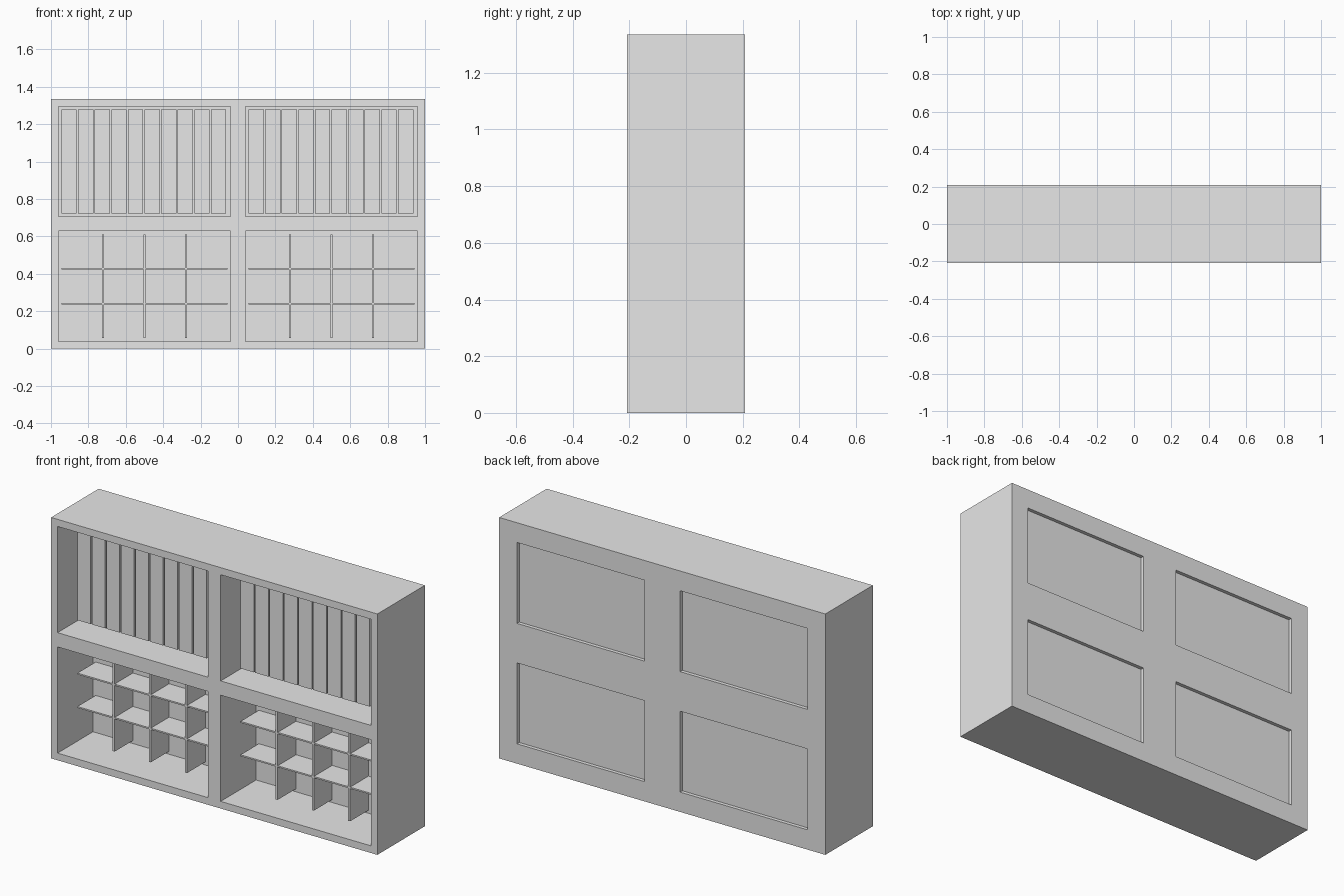
import bpy, bmesh
from mathutils import Vector

if "Cube" in bpy.data.objects:
    bpy.data.objects.remove(bpy.data.objects["Cube"])

W, D, H = 2.0, 0.416, 1.335     # overall size
RIM = 0.056                     # rim around each front opening
BACK_RIM = 0.155                # rim around each back recess
SET_BACK = 0.15                 # slats and shelves sit this far inside
CAVITY = 0.31                   # depth of each front opening
RECESS = 0.02                   # depth of each back recess
FRONT_Y = -D / 2 + SET_BACK
BACK_Y = -D / 2 + CAVITY

grey = bpy.data.materials.new("plain_grey")
grey.use_nodes = True
colour = (0.8, 0.8, 0.8, 1)
grey.diffuse_color = colour
grey.node_tree.nodes["Principled BSDF"].inputs["Base Color"].default_value = colour


def finish(name, bm):
    mesh = bpy.data.meshes.new(name)
    bm.to_mesh(mesh)
    bm.free()
    mesh.materials.append(grey)
    obj = bpy.data.objects.new(name, mesh)
    bpy.context.collection.objects.link(obj)
    return obj


def add_box(bm, low, high):
    low, high = Vector(low), Vector(high)
    verts = bmesh.ops.create_cube(bm, size=1)["verts"]
    bmesh.ops.scale(bm, vec=high - low, verts=verts)
    bmesh.ops.translate(bm, vec=(low + high) / 2, verts=verts)


def sink(bm, side, rim, depth):
    """Sink a pocket into each quarter of the front (-1) or back (+1)."""
    bm.normal_update()
    faces = [f for f in bm.faces if f.normal.y * side > 0.9]
    bmesh.ops.inset_individual(bm, faces=faces, thickness=rim)
    bmesh.ops.inset_individual(bm, faces=faces, thickness=0)
    verts = list({v for f in faces for v in f.verts})
    bmesh.ops.translate(bm, vec=(0, -side * depth, 0), verts=verts)


# Cabinet body: a block split in quarters, pocketed on both sides
bm = bmesh.new()
add_box(bm, (-W / 2, -D / 2, 0), (W / 2, D / 2, H))
for normal in ((1, 0, 0), (0, 0, 1)):
    geom = bm.verts[:] + bm.edges[:] + bm.faces[:]
    bmesh.ops.bisect_plane(bm, geom=geom, plane_co=(0, 0, H / 2), plane_no=normal)
sink(bm, -1, RIM, CAVITY)
sink(bm, 1, BACK_RIM, RECESS)
finish("cabinet_body", bm)

open_w = W / 2 - 2 * RIM
open_h = H / 2 - 2 * RIM

for side, x0 in (("right", -W / 2 + RIM), ("left", RIM)):
    # Row of upright slats in the upper opening, a narrow gap after each
    bm = bmesh.new()
    pitch, gap = open_w / 10, 0.007
    z0 = H / 2 + RIM
    for i in range(10):
        x = x0 + i * pitch
        add_box(bm, (x, FRONT_Y, z0), (x + pitch - gap, BACK_Y, z0 + open_h))
    finish(side + "_slats", bm)

    # Two shelves in the lower opening
    bm = bmesh.new()
    for i in (1, 2):
        z = RIM + open_h * i / 3
        add_box(bm, (x0, FRONT_Y, z - 0.004), (x0 + open_w, BACK_Y, z + 0.004))
    finish(side + "_shelves", bm)

    # Three upright dividers crossing the shelves
    bm = bmesh.new()
    for i in (1, 2, 3):
        x = x0 + open_w * i / 4
        add_box(bm, (x - 0.006, FRONT_Y, RIM), (x + 0.006, BACK_Y, RIM + open_h))
    finish(side + "_dividers", bm)
